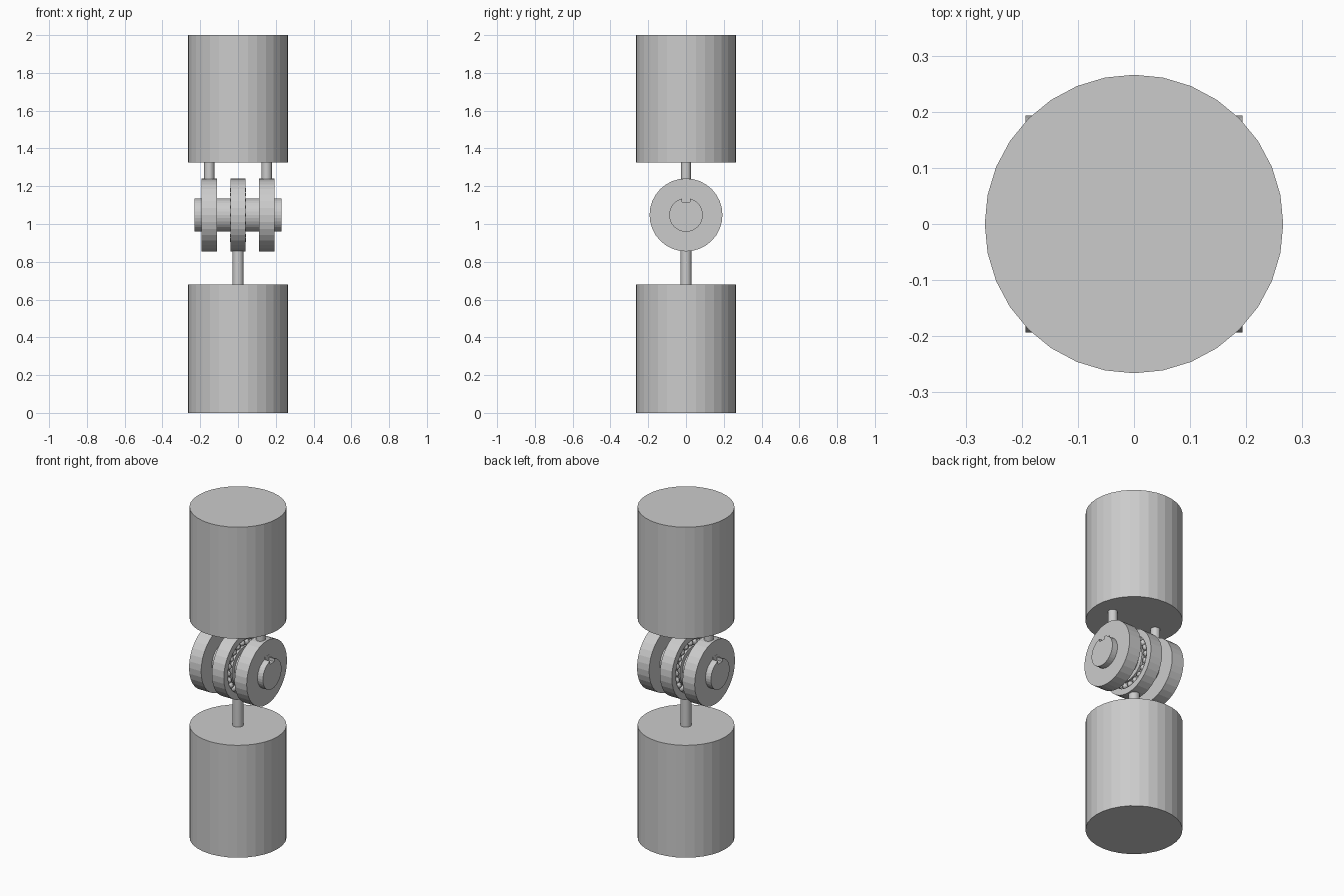
import bpy
import bmesh
import math
from mathutils import Matrix, Vector

cube = bpy.data.objects.get("Cube")
if cube:
    bpy.data.objects.remove(cube, do_unlink=True)

steel = bpy.data.materials.new("light_grey")
steel.use_nodes = True
GREY = (0.6, 0.6, 0.6, 1)
steel.diffuse_color = GREY
steel.node_tree.nodes["Principled BSDF"].inputs["Base Color"].default_value = GREY

AXIS_Z = 1.048
ALONG_X = Matrix.Rotation(math.pi / 2, 4, 'Y')


def finish(name, bm):
    bmesh.ops.recalc_face_normals(bm, faces=bm.faces)
    mesh = bpy.data.meshes.new(name)
    bm.to_mesh(mesh)
    bm.free()
    mesh.materials.append(steel)
    ob = bpy.data.objects.new(name, mesh)
    bpy.context.collection.objects.link(ob)
    return ob


def upright(name, x, radius, bottom, top):
    bm = bmesh.new()
    bmesh.ops.create_cone(bm, cap_ends=True, segments=32, radius1=radius, radius2=radius,
                          depth=top - bottom,
                          matrix=Matrix.Translation((x, 0, (top + bottom) / 2)))
    return finish(name, bm)


def box(name, x0, x1, y, z0, z1):
    bm = bmesh.new()
    bmesh.ops.create_cube(bm, size=1)
    bmesh.ops.scale(bm, vec=(x1 - x0, 2 * y, z1 - z0), verts=bm.verts)
    bmesh.ops.translate(bm, vec=((x0 + x1) / 2, 0, (z0 + z1) / 2), verts=bm.verts)
    return finish(name, bm)


def lathe_x(name, profile, closed=False):
    """Spin (x, radius) points round the hinge axis."""
    bm = bmesh.new()
    verts = [bm.verts.new((x, 0, AXIS_Z + r)) for x, r in profile]
    pairs = list(zip(verts, verts[1:])) + ([(verts[-1], verts[0])] if closed else [])
    edges = [bm.edges.new(p) for p in pairs]
    bmesh.ops.spin(bm, geom=verts + edges, cent=(0, 0, AXIS_Z), axis=(1, 0, 0),
                   angle=math.tau, steps=32, use_merge=False)
    bmesh.ops.remove_doubles(bm, verts=bm.verts, dist=0.0001)
    return finish(name, bm)


# Weights and the pins that join them to the hinge
upright("lower_cylinder", 0, 0.266, 0, 0.68)
upright("upper_cylinder", 0, 0.266, 1.325, 2)
upright("lower_pin", 0, 0.03, 0.67, 0.87)

# Outer discs, each with its pin and key
for side, s in (("left", 1), ("right", -1)):
    upright(side + "_upper_pin", s * 0.152, 0.027, 1.22, 1.335)
    lathe_x(side + "_disc", [(s * x, r) for x, r in
                             ((0.112, 0.08), (0.112, 0.193), (0.193, 0.193), (0.193, 0.08))], True)
    inner, outer = sorted((s * 0.112, s * 0.194))
    box(side + "_key", inner, outer, 0.02, 1.116, 1.149)

# Middle disc with a ball groove on both faces
half = [(0.04, 0.08), (0.04, 0.115), (0.025, 0.115), (0.025, 0.155), (0.04, 0.155), (0.04, 0.193)]
lathe_x("middle_disc", half + [(-x, r) for x, r in reversed(half)], True)

# Bearing balls in the grooves
bm = bmesh.new()
for s in (1, -1):
    for i in range(20):
        offset = Matrix.Rotation(math.tau * i / 20, 3, 'X') @ Vector((0, 0, 0.135))
        place = Matrix.Translation(offset + Vector((s * 0.026, 0, AXIS_Z)))
        bmesh.ops.create_uvsphere(bm, u_segments=10, v_segments=6, radius=0.018, matrix=place)
finish("bearing_balls", bm)

# Axle with a keyway along its top
bm = bmesh.new()
bmesh.ops.create_cone(bm, cap_ends=True, segments=32, radius1=0.089, radius2=0.089, depth=0.458,
                      matrix=Matrix.Translation((0, 0, AXIS_Z)) @ ALONG_X)
axle = finish("axle", bm)
cutter = box("keyway_cutter", -0.3, 0.3, 0.02, 1.116, 1.2)
cutter.hide_render = True
cutter.hide_viewport = True
cut = axle.modifiers.new("keyway", 'BOOLEAN')
cut.operation = 'DIFFERENCE'
cut.solver = 'EXACT'
cut.object = cutter
